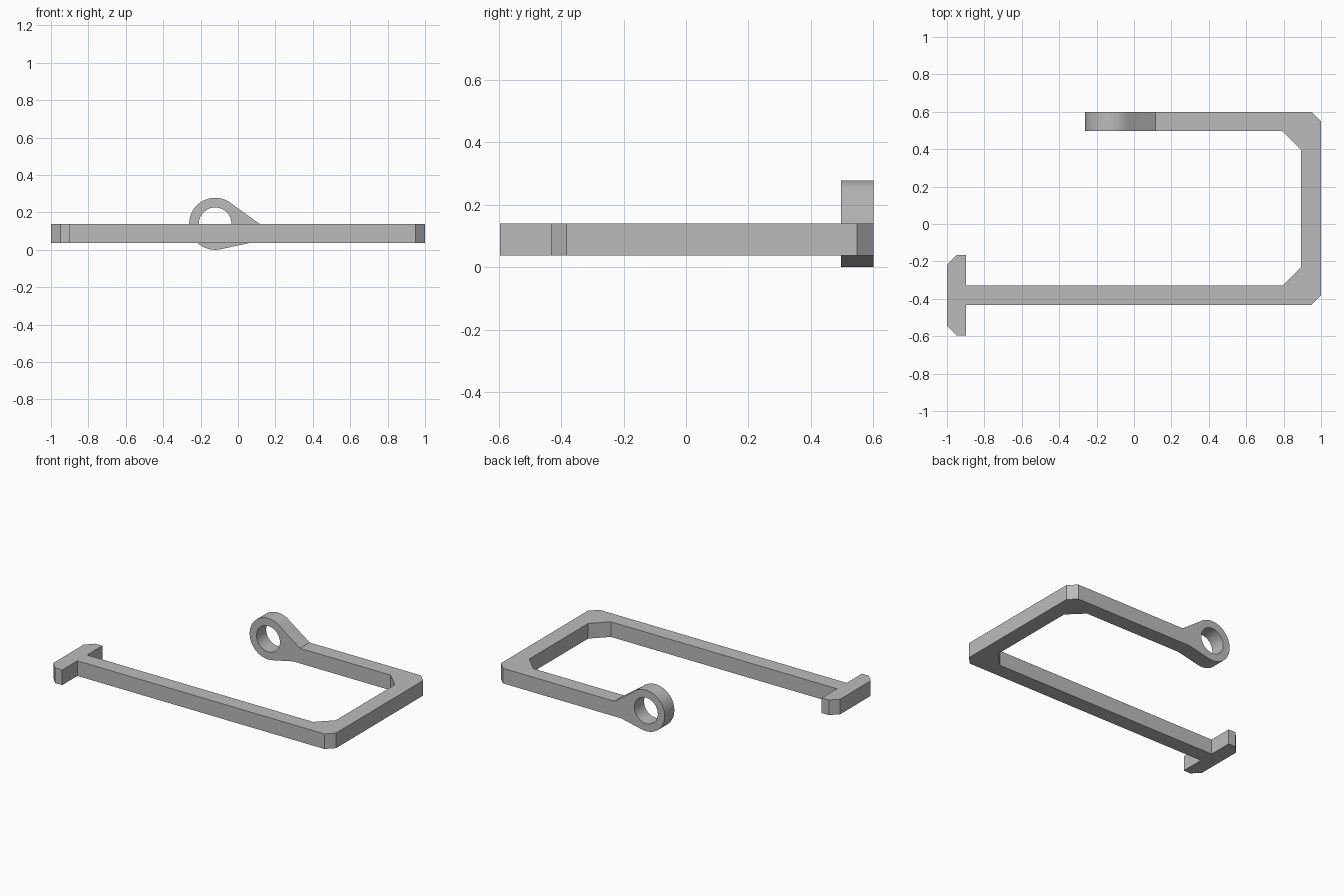
import bpy
import bmesh
from math import cos, sin, radians, tau
from mathutils import Vector

cube = bpy.data.objects.get("Cube")
if cube:
    bpy.data.objects.remove(cube, do_unlink=True)

grey = bpy.data.materials.new("plain grey")
grey.use_nodes = True
colour = (0.5, 0.5, 0.5, 1)
grey.diffuse_color = colour
grey.node_tree.nodes["Principled BSDF"].inputs["Base Color"].default_value = colour

BOTTOM, TOP = 0.037, 0.139       # bar thickness
FRONT, BACK = 0.497, 0.6         # depth of the back arm and eye
SEAM_LOW, SEAM_HIGH = 0.065, 0.115
EYE = Vector((-0.122, 0, TOP))
OUTER, INNER = 0.139, 0.0875


def extrude_loops(bm, loops, offset):
    """Fill closed loops (the later ones are holes) and extrude them."""
    edges = []
    for loop in loops:
        verts = [bm.verts.new(p) for p in loop]
        edges += [bm.edges.new((a, b)) for a, b in zip(verts, verts[1:] + verts[:1])]
    if len(loops) == 1:
        faces = [bm.faces.new(verts)]
    else:
        filled = bmesh.ops.triangle_fill(bm, edges=edges, use_beauty=True)
        faces = [f for f in filled["geom"] if isinstance(f, bmesh.types.BMFace)]
    made = bmesh.ops.extrude_face_region(bm, geom=faces, use_keep_orig=True)
    moved = [v for v in made["geom"] if isinstance(v, bmesh.types.BMVert)]
    bmesh.ops.translate(bm, verts=moved, vec=offset)


def eye_point(angle, radius):
    return EYE + Vector((cos(angle), 0, sin(angle))) * radius


bm = bmesh.new()

# Bent bar with chamfered corners and a T-shaped end
outline = [
    (-1, -0.543), (-0.95, -0.595), (-0.897, -0.595), (-0.897, -0.433),
    (0.948, -0.433), (1, -0.382), (1, 0.548), (0.948, BACK),
    (SEAM_HIGH, BACK), (SEAM_HIGH, FRONT), (0.793, FRONT), (0.893, 0.398),
    (0.893, -0.23), (0.793, -0.33), (-0.897, -0.33), (-0.897, -0.167),
    (-0.95, -0.167), (-1, -0.218),
]
extrude_loops(bm, [[(x, y, BOTTOM) for x, y in outline]], (0, 0, TOP - BOTTOM))

# Slant the end of the back arm to meet the eye
for v in bm.verts:
    if abs(v.co.x - SEAM_HIGH) < 1e-4 and v.co.z < TOP - 0.01:
        v.co.x = SEAM_LOW

# Round eye tapering into the back arm
start, end, steps = radians(48), radians(282), 40
rim = [eye_point(start + (end - start) * i / steps, OUTER) for i in range(steps + 1)]
rim += [Vector((SEAM_LOW, 0, BOTTOM)), Vector((SEAM_HIGH, 0, TOP))]
hole = [eye_point(tau * i / 48, INNER) for i in range(48)]
to_front = Vector((0, FRONT, 0))
extrude_loops(bm, [[p + to_front for p in rim], [p + to_front for p in hole]],
              (0, BACK - FRONT, 0))

# Open the seam between arm and eye, then weld it
seam = [f for f in bm.faces
        if all(SEAM_LOW - 0.001 < v.co.x < SEAM_HIGH + 0.001 for v in f.verts)]
bmesh.ops.delete(bm, geom=seam, context="FACES")
bmesh.ops.remove_doubles(bm, verts=bm.verts, dist=0.0005)
bmesh.ops.recalc_face_normals(bm, faces=bm.faces)

mesh = bpy.data.meshes.new("bent_bar_with_eye")
bm.to_mesh(mesh)
bm.free()
mesh.materials.append(grey)
bar = bpy.data.objects.new("bent_bar_with_eye", mesh)
bpy.context.collection.objects.link(bar)
bpy.ops.object.select_all(action="DESELECT")
bar.select_set(True)
bpy.context.view_layer.objects.active = bar
bpy.ops.object.shade_smooth_by_angle(angle=radians(20))
